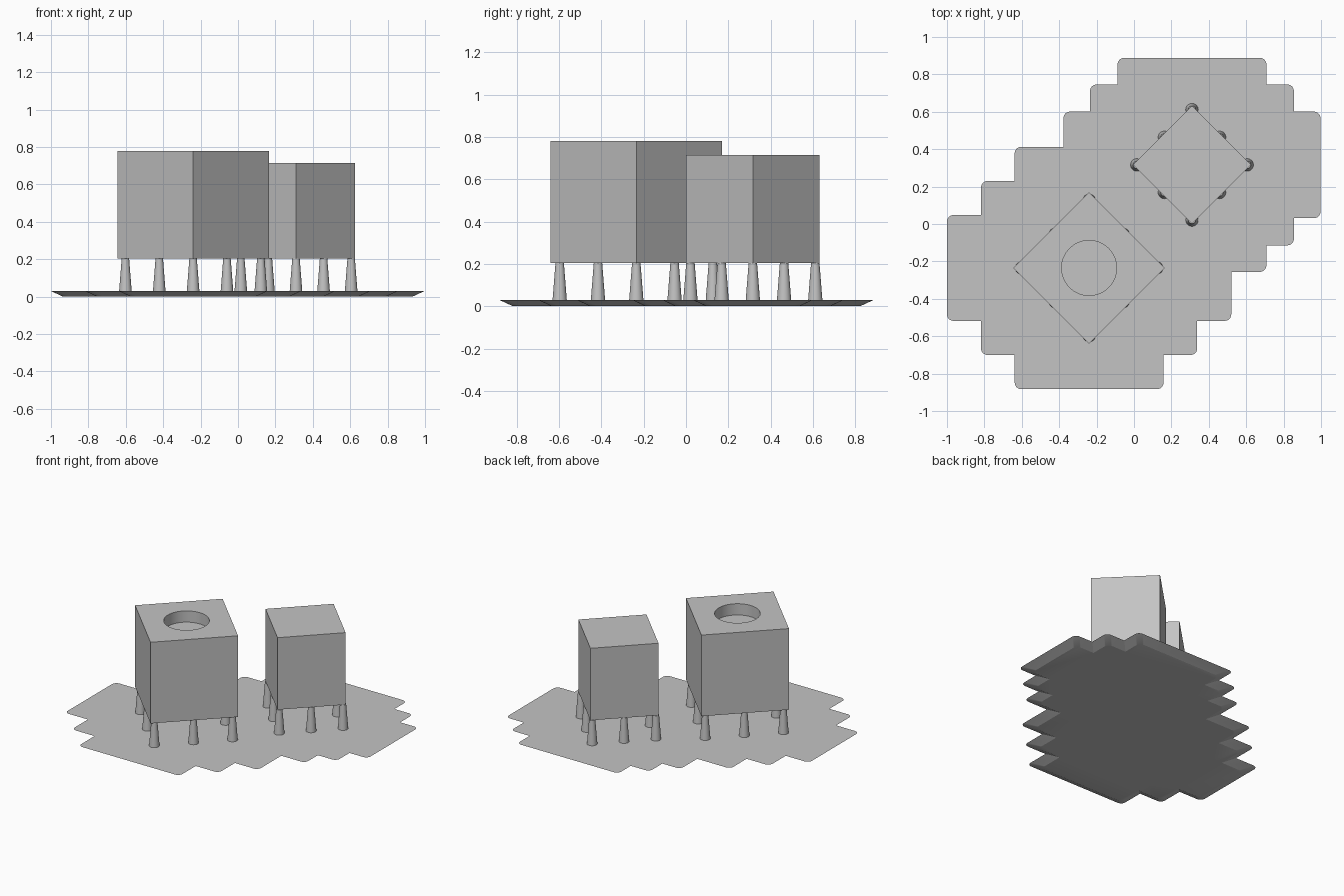
import bpy
import bmesh
from math import cos, sin, pi, radians

if "Cube" in bpy.data.objects:
    bpy.data.objects.remove(bpy.data.objects["Cube"], do_unlink=True)

grey = bpy.data.materials.new("plain grey")
grey.use_nodes = True
grey.diffuse_color = (0.55, 0.55, 0.55, 1)
grey.node_tree.nodes["Principled BSDF"].inputs["Base Color"].default_value = (0.55, 0.55, 0.55, 1)

PLATE_TOP = 0.03
BOX_BOTTOM = 0.203


def make_object(name, bm):
    bmesh.ops.recalc_face_normals(bm, faces=bm.faces)
    mesh = bpy.data.meshes.new(name)
    bm.to_mesh(mesh)
    bm.free()
    mesh.materials.append(grey)
    ob = bpy.data.objects.new(name, mesh)
    bpy.context.collection.objects.link(ob)
    return ob


def activate(ob):
    bpy.ops.object.select_all(action='DESELECT')
    ob.select_set(True)
    bpy.context.view_layer.objects.active = ob


def smooth(ob, angle):
    activate(ob)
    bpy.ops.object.shade_smooth_by_angle(angle=radians(angle))


def boolean(ob, other, operation):
    """Apply a boolean and discard the helper object."""
    other.hide_render = True
    mod = ob.modifiers.new("Boolean", 'BOOLEAN')
    mod.operation, mod.solver, mod.object = operation, 'EXACT', other
    activate(ob)
    bpy.ops.object.modifier_apply(modifier=mod.name)
    bpy.data.objects.remove(other, do_unlink=True)


def prism(name, x, y, z0, z1, r0, r1, sides):
    """Upright frustum with its first corner on the x axis."""
    bm = bmesh.new()
    bmesh.ops.create_cone(bm, cap_ends=True, segments=sides,
                          radius1=r0, radius2=r1, depth=z1 - z0)
    bmesh.ops.translate(bm, verts=bm.verts, vec=(x, y, (z0 + z1) / 2))
    return make_object(name, bm)


def slab(name, x, y, hx, hy, radius=0.035, inset=0.065, steps=6):
    """Rounded rectangle whose sides slope in towards the ground."""
    bm = bmesh.new()
    rings = []
    for z, d in ((0, inset), (PLATE_TOP, 0)):
        ring = []
        for corner, (sx, sy) in enumerate(((1, 1), (-1, 1), (-1, -1), (1, -1))):
            for i in range(steps + 1):
                a = (corner + i / steps) * pi / 2
                ring.append(bm.verts.new((
                    x + sx * (hx - d - radius) + radius * cos(a),
                    y + sy * (hy - d - radius) + radius * sin(a), z)))
        rings.append(ring)
    low, high = rings
    bm.faces.new(low[::-1])
    bm.faces.new(high)
    for i in range(len(low)):
        j = (i + 1) % len(low)
        bm.faces.new((low[i], low[j], high[j], high[i]))
    return make_object(name, bm)


# Two blocks: name, centre, half diagonal, top height, leg offset, slab half sizes
blocks = (
    ("large", -0.24, -0.235, 0.405, 0.78, 0.362,
     ((0.398, 0.648), (0.578, 0.465), (0.76, 0.283))),
    ("small", 0.31, 0.316, 0.315, 0.715, 0.295,
     ((0.398, 0.572), (0.545, 0.43), (0.687, 0.285))),
)

base = None
for name, x, y, half, top, reach, slabs in blocks:
    # Stepped base built from crossing slabs
    for hx, hy in slabs:
        piece = slab("base_plate", x, y, hx, hy)
        if base is None:
            base = piece
        else:
            boolean(base, piece, 'UNION')

    # Block standing corner-forward
    box = prism(name + "_box", x, y, BOX_BOTTOM, top, half, half, 4)
    if name == "large":
        # Round recess in the top
        cutter = prism("recess_cutter", x, y, top - 0.08, top + 0.1, 0.147, 0.147, 64)
        boolean(box, cutter, 'DIFFERENCE')
        smooth(box, 30)

    # Tapered legs under every corner and side middle
    for i in range(8):
        a = i * pi / 4
        r = reach if i % 2 == 0 else reach * cos(pi / 4)
        leg = prism(f"{name}_leg_{i + 1}", x + r * cos(a), y + r * sin(a),
                    PLATE_TOP - 0.005, BOX_BOTTOM, 0.034, 0.02, 32)
        smooth(leg, 30)

base.name = "base_plate"
smooth(base, 20)
